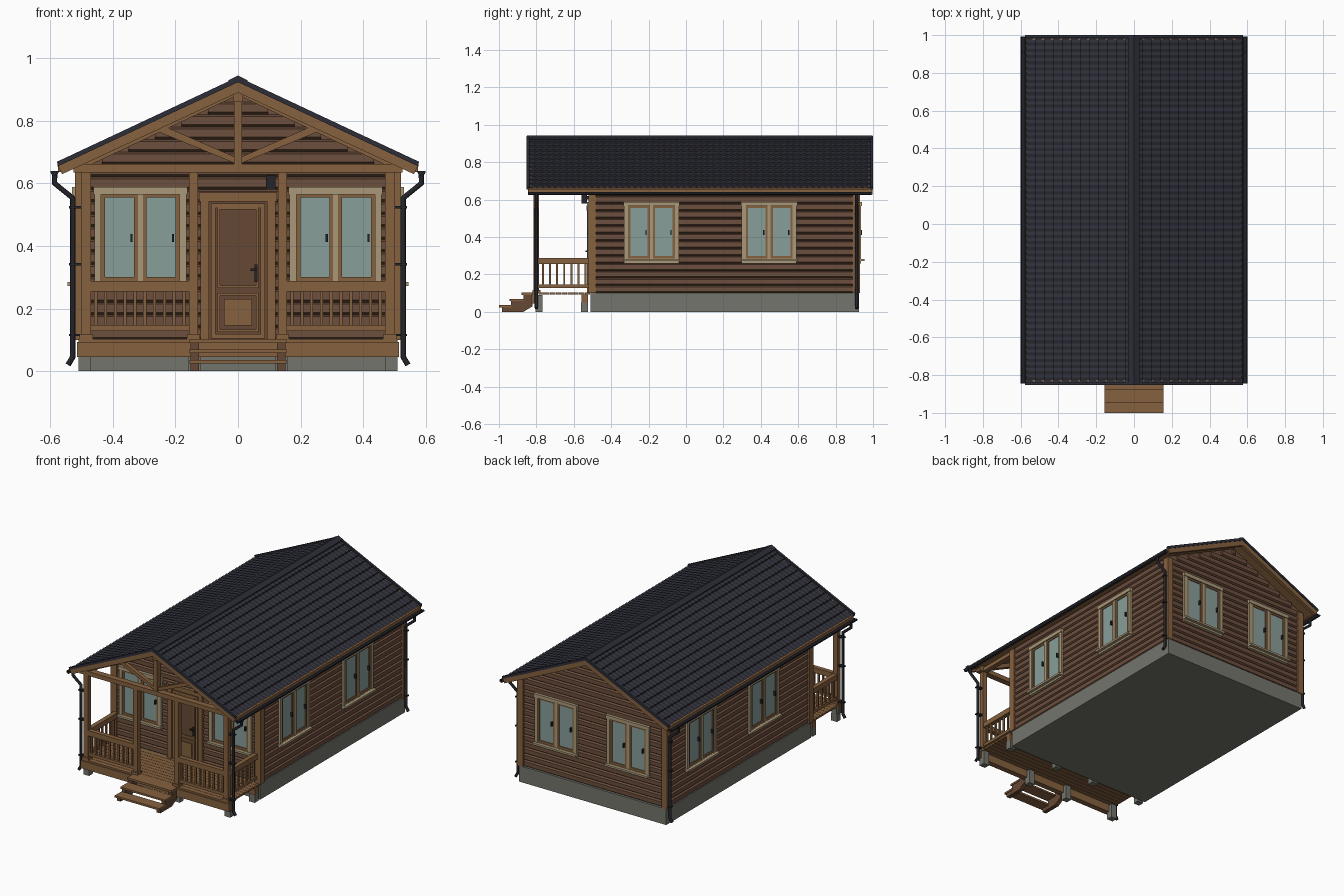
import bpy, bmesh, math
from mathutils import Matrix, Vector

if "Cube" in bpy.data.objects:
    bpy.data.objects.remove(bpy.data.objects["Cube"])

def material(name, *rgb):
    m = bpy.data.materials.new(name)
    m.diffuse_color = [((c / 255 + 0.055) / 1.055) ** 2.4 for c in rgb] + [1]
    m.use_nodes = True
    m.node_tree.nodes["Principled BSDF"].inputs["Base Color"].default_value = m.diffuse_color
    return m

WALL = material("wall brown", 108, 78, 61)
WOOD = material("trim wood", 134, 97, 63)
DOOR = material("door brown", 102, 73, 53)
BEIGE = material("casing beige", 170, 153, 120)
GLASS = material("glass teal", 137, 159, 154)
STONE = material("concrete grey", 117, 117, 109)
ROOF = material("roof slate", 45, 46, 55)
BLACK = material("gutter black", 35, 36, 42)

def box(bm, x0, x1, y0, y1, z0, z1, M=Matrix()):
    c = Vector(((x0 + x1) / 2, (y0 + y1) / 2, (z0 + z1) / 2))
    S = Matrix.Diagonal((x1 - x0, y1 - y0, z1 - z0, 1))
    bmesh.ops.create_cube(bm, size=1, matrix=M @ Matrix.Translation(c) @ S)

def prism(bm, pts, a, b, M=Matrix()):
    """Extrude an xz outline along y from a to b."""
    lo = [bm.verts.new(M @ Vector((x, a, z))) for x, z in pts]
    hi = [bm.verts.new(M @ Vector((x, b, z))) for x, z in pts]
    bm.faces.new(lo)
    bm.faces.new(hi[::-1])
    for i in range(len(pts)):
        j = (i + 1) % len(pts)
        bm.faces.new((lo[i], hi[i], hi[j], lo[j]))

def finish(name, bm, mat, fix=True):
    if fix:
        bmesh.ops.recalc_face_normals(bm, faces=bm.faces)
    me = bpy.data.meshes.new(name)
    bm.to_mesh(me)
    bm.free()
    me.materials.append(mat)
    ob = bpy.data.objects.new(name, me)
    bpy.context.collection.objects.link(ob)
    return ob

def boxes(name, mat, rows):
    bm = bmesh.new()
    for r in rows:
        box(bm, *r)
    return finish(name, bm, mat)

def mirrored(pts, s):
    return [(s * x, z) for x, z in pts]

SL = 0.472
def roof_z(x):
    return 0.935 - SL * abs(x)

# Foundation and wall core with gables
boxes("foundation", STONE, [(-.51, .51, -.51, .925, 0, .1)])
bm = bmesh.new()
e = roof_z(.5) - .03
prism(bm, [(-.5, .1), (.5, .1), (.5, e), (0, roof_z(0) - .03), (-.5, e)], -.5, .91)
finish("wall_core", bm, WALL)

# Horizontal siding planks, gable planks shortened to follow the roof
bm = bmesh.new()
P = .04
def plank(z, half, M):
    # bevelled outline lies in local x (outward) and z, length runs along local y
    prism(bm, [(0, z), (.012, z + .008), (.012, z + P - .006), (0, z + P)], -half, half, M)
turns = [(0, .5, .205, .705), (180, .5, .205, .705), (-90, .5, 0, .5), (90, .91, 0, .5)]
for ang, dist, yc, half in turns:
    M = Matrix.Translation((0, yc, 0)) @ Matrix.Rotation(math.radians(ang), 4, 'Z') @ Matrix.Translation((dist, 0, 0))
    for k in range(20):
        z = .1 + k * P
        if half > .6 and z > .63:
            break
        h = half if half > .6 else min(half, (.905 - z - P) / SL)
        if h > .01:
            plank(z, h, M)
finish("wall_siding", bm, WALL)

# Corner boards
boxes("corner_boards", WOOD, [(min(s * .48, s * .52), max(s * .48, s * .52), y, y + .04, .1, .65)
                              for s in (-1, 1) for y in (-.52, .89)])

# Windows: local x across, local -y outward
casing, sash, glass, handle = [bmesh.new() for _ in range(4)]
spots = [(0, -.312, -.512), (0, .312, -.512), (180, -.25, .922), (180, .25, .922),
         (90, .512, -.185), (90, .512, .445), (-90, -.512, -.03), (-90, -.512, .59)]
for ang, x, y in spots:
    M = Matrix.Translation((x, y, 0)) @ Matrix.Rotation(math.radians(ang), 4, 'Z')
    for s in (-1, 1):
        box(casing, min(s * .125, s * .147), max(s * .125, s * .147), -.014, 0, .265, .57, M)
        a, b = sorted((s * .008, s * .125))
        for r in ((a, a + .012, .285, .57), (b - .012, b, .285, .57), (a, b, .285, .3), (a, b, .555, .57)):
            box(sash, r[0], r[1], -.009, 0, r[2], r[3], M)
        box(glass, a + .01, b - .01, -.004, .002, .298, .557, M)
        box(handle, b - .024, b - .017, -.018, -.002, .412, .438, M)
    box(casing, -.15, .15, -.018, 0, .565, .588, M)
    box(casing, -.147, .147, -.014, 0, .26, .285, M)
    box(casing, -.15, .15, -.032, 0, .272, .284, M)
    box(casing, -.008, .008, -.013, 0, .285, .57, M)
for n, b, m in (("window_casings", casing, BEIGE), ("window_sashes", sash, WOOD),
                ("window_glass", glass, GLASS), ("window_handles", handle, BLACK)):
    finish(n, b, m)

# Front door
boxes("door_trim", WOOD, [(-.12, -.092, -.53, -.5, .1, .568), (.092, .12, -.53, -.5, .1, .568),
                          (-.125, .125, -.533, -.5, .542, .57)])
boxes("door_leaf", DOOR, [(-.092, .092, -.518, -.5, .1, .545)])
def frame(x, z0, z1, w, y):
    return [(-x, -x + w, y, -.51, z0, z1), (x - w, x, y, -.51, z0, z1),
            (-x, x, y, -.51, z0, z0 + w), (-x, x, y, -.51, z1 - w, z1)]
boxes("door_mouldings", WOOD, frame(.086, .105, .535, .014, -.525) + frame(.066, .265, .525, .008, -.523)
      + frame(.066, .125, .25, .008, -.523) + [(-.045, .045, -.523, -.51, .145, .23)])
boxes("door_handle", BLACK, [(.053, .063, -.528, -.51, .285, .34), (.04, .062, -.538, -.528, .32, .328)])
boxes("wall_lamp", BLACK, [(.09, .12, -.56, -.53, .58, .625), (.1, .11, -.53, -.51, .6, .62)])

# Porch floor, beams and piers
boxes("porch_floor", WOOD, [(-.51, .51, -.82 + i * .031, -.791 + i * .031, .092, .103) for i in range(10)])
boxes("porch_beams", WOOD, [(-.515, .515, -.825, -.79, .045, .093), (-.51, .51, -.56, -.525, .05, .092)])
boxes("porch_piers", STONE, [(x - .02, x + .02, y, y + .038, 0, .05 if y > -.6 else .046)
                             for x in (-.49, -.14, .14, .49) for y in (-.805, -.562)]
      + [(x - .018, x + .018, -.79, -.767, 0, .09) for x in (-.49, -.14, .14, .49)])

# Porch posts with base blocks, top beams
XS = (-.485, -.142, .142, .485)
boxes("porch_posts", WOOD, [(x - .015, x + .015, -.815, -.785, .1, .64) for x in XS]
      + [(x - .021, x + .021, -.821, -.779, .1, .118) for x in XS])
boxes("porch_top_beams", WOOD, [(-.525, .525, -.82, -.782, .635, .662)]
      + [(x - .016, x + .016, -.82, -.5, .636, .66) for x in (-.485, .485)]
      + [(-.016, .016, -.83, -.5, .86, .9)])

# Railings: front bays and both sides
rows = []
for s in (-1, 1):
    a, b = sorted((s * .157, s * .47))
    for z0, z1, w in ((.255, .288, .014), (.128, .147, .01)):
        rows.append((a, b, -.8 - w, -.8 + w, z0, z1))
        rows.append((s * .485 - w, s * .485 + w, -.785, -.52, z0, z1))
    rows += [(a + (i + .5) * .0313 - .005, a + (i + .5) * .0313 + .005, -.805, -.795, .14, .26) for i in range(10)]
    rows += [(s * .485 - .005, s * .485 + .005, y - .005, y + .005, .14, .26)
             for y in [-.765 + i * .038 for i in range(7)]]
boxes("railings", WOOD, rows)

# Steps: stepped stringers and open treads
bm = bmesh.new()
side = [(-.985, 0), (-.985, .024), (-.935, .024), (-.935, .058), (-.87, .058), (-.87, .09), (-.82, .09), (-.82, .03), (-.87, 0)]
for x in (-.138, .138):
    prism(bm, [(y, z) for y, z in side], -x - .013, -x + .013, Matrix.Rotation(math.radians(90), 4, 'Z'))
finish("step_stringers", bm, DOOR)
boxes("step_treads", WOOD, [(-.155, .155, -1, -.932, .024, .036), (-.155, .155, -.945, -.868, .058, .069),
                            (-.155, .155, -.88, -.82, .09, .103)])

# Roof deck, bargeboards, gable truss and eave fascia
deck, barge, truss, verge = [bmesh.new() for _ in range(4)]
for s in (-1, 1):
    E = .572
    prism(deck, mirrored([(0, .92), (E, roof_z(E) - .015), (E, roof_z(E) - .027), (0, .908)], s), -.84, .99)
    rake = mirrored([(0, .925), (E + .003, roof_z(E) - .01), (E - .01, roof_z(E) - .036), (0, .89)], s)
    prism(barge, rake, -.846, -.826)
    prism(barge, rake, .974, .996)
    prism(truss, mirrored([(0, .912), (.54, .655), (.5, .645), (0, .882)], s), -.815, -.785)
    prism(truss, mirrored([(.005, .662), (.005, .682), (.265, .795), (.28, .775)], s), -.812, -.788)
    prism(verge, mirrored([(0, .94), (E + .006, roof_z(E) + .004), (E + .004, roof_z(E) - .011), (0, .923)], s), -.852, -.838)
    prism(verge, mirrored([(0, .94), (E + .006, roof_z(E) + .004), (E + .004, roof_z(E) - .011), (0, .923)], s), .986, 1)
    prism(verge, mirrored([(0, .944), (.03, .929), (.03, .922), (0, .936)], s), -.85, .998)
box(truss, -.012, .012, -.818, -.782, .655, .9)
for n, b, m in (("roof_deck", deck, WOOD), ("bargeboards", barge, WOOD),
                ("porch_truss", truss, WOOD), ("verge_and_ridge_caps", verge, ROOF)):
    finish(n, b, m)
boxes("eave_fascias", WOOD, [(min(s * .562, s * .575), max(s * .562, s * .575), -.84, .99, .636, .656) for s in (-1, 1)])

# Tile sheets: stepped rows down the slope, waves along the eave
bm = bmesh.new()
N, COLS = 12, 224
for s in (-1, 1):
    prev = None
    for r in range(2 * N):
        x = ((r + 1) // 2) / N * .572
        lift = -.009 if r % 2 == 0 else -.001
        cur = [bm.verts.new((s * x, -.845 + 1.838 * c / COLS,
                             roof_z(x) + lift + .0025 * math.cos(c * math.pi / 2))) for c in range(COLS + 1)]
        if prev:
            for c in range(COLS):
                q = (prev[c], cur[c], cur[c + 1], prev[c + 1])
                bm.faces.new(q if s > 0 else q[::-1])
        prev = cur
finish("roof_tiles", bm, ROOF, fix=False)

# Half-round gutters
bm = bmesh.new()
arc = [math.pi + i * math.pi / 8 for i in range(9)]
U = [(.586 + .014 * math.cos(a), .64 + .015 * math.sin(a)) for a in arc]
U += [(.586 + .011 * math.cos(a), .64 + .012 * math.sin(a)) for a in arc[::-1]]
for s in (-1, 1):
    prism(bm, mirrored(U, s), -.845, .993)
    for y in (-.845, .99):
        prism(bm, mirrored(U[:9], s), y, y + .003)
finish("gutters", bm, BLACK)

# Downpipes and their brackets
cu = bpy.data.curves.new("downpipes", 'CURVE')
cu.dimensions = '3D'
cu.bevel_depth, cu.bevel_resolution, cu.use_fill_caps = .009, 2, True
rows = []
for s in (-1, 1):
    for y in (-.8, .912):
        path = [(.586, .63), (.586, .6), (.528, .553), (.528, .045), (.543, .02)]
        sp = cu.splines.new('POLY')
        sp.points.add(len(path) - 1)
        for p, (x, z) in zip(sp.points, path):
            p.co = (s * x, y, z, 1)
        rows += [(min(s * .495, s * .54), max(s * .495, s * .54), y - .012, y + .012, z, z + .007) for z in (.112, .338, .52)]
cu.materials.append(BLACK)
bpy.context.collection.objects.link(bpy.data.objects.new("downpipes", cu))
boxes("pipe_brackets", BLACK, rows)
